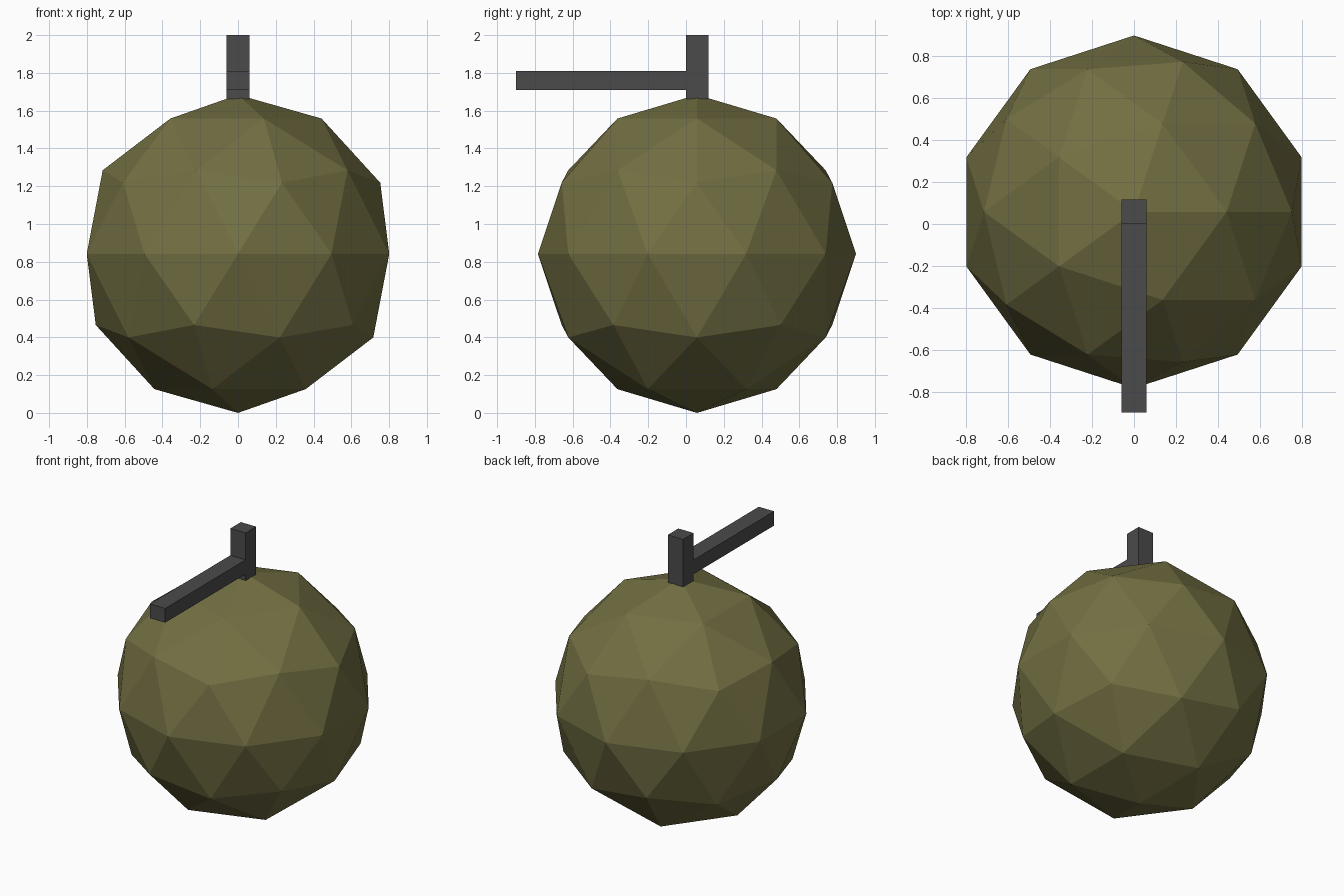
import bpy

if "Cube" in bpy.data.objects:
    bpy.data.objects.remove(bpy.data.objects["Cube"])


def material(name, color):
    mat = bpy.data.materials.new(name)
    mat.diffuse_color = (*color, 1)
    mat.use_nodes = True
    mat.node_tree.nodes["Principled BSDF"].inputs["Base Color"].default_value = mat.diffuse_color
    return mat


def box(name, lo, hi, mat):
    bpy.ops.mesh.primitive_cube_add(size=1, location=[(a + b) / 2 for a, b in zip(lo, hi)])
    obj = bpy.context.object
    obj.name = name
    obj.scale = [b - a for a, b in zip(lo, hi)]
    bpy.ops.object.transform_apply(location=False, rotation=False, scale=True)
    obj.data.materials.append(mat)
    return obj


olive = material("olive", (0.17, 0.16, 0.055))
dark_grey = material("dark_grey", (0.07, 0.07, 0.07))

# Faceted round body
R = 0.842
bpy.ops.mesh.primitive_ico_sphere_add(subdivisions=2, radius=R, location=(0, 0.058, R))
body = bpy.context.object
body.name = "body"
body.data.materials.append(olive)

# Upright post on top, and the lever reaching forward from it
box("top_post", (-0.06, 0.0, 1.663), (0.06, 0.118, 2.0), dark_grey)
box("lever", (-0.06, -0.9, 1.709), (0.06, 0.0, 1.81), dark_grey)
